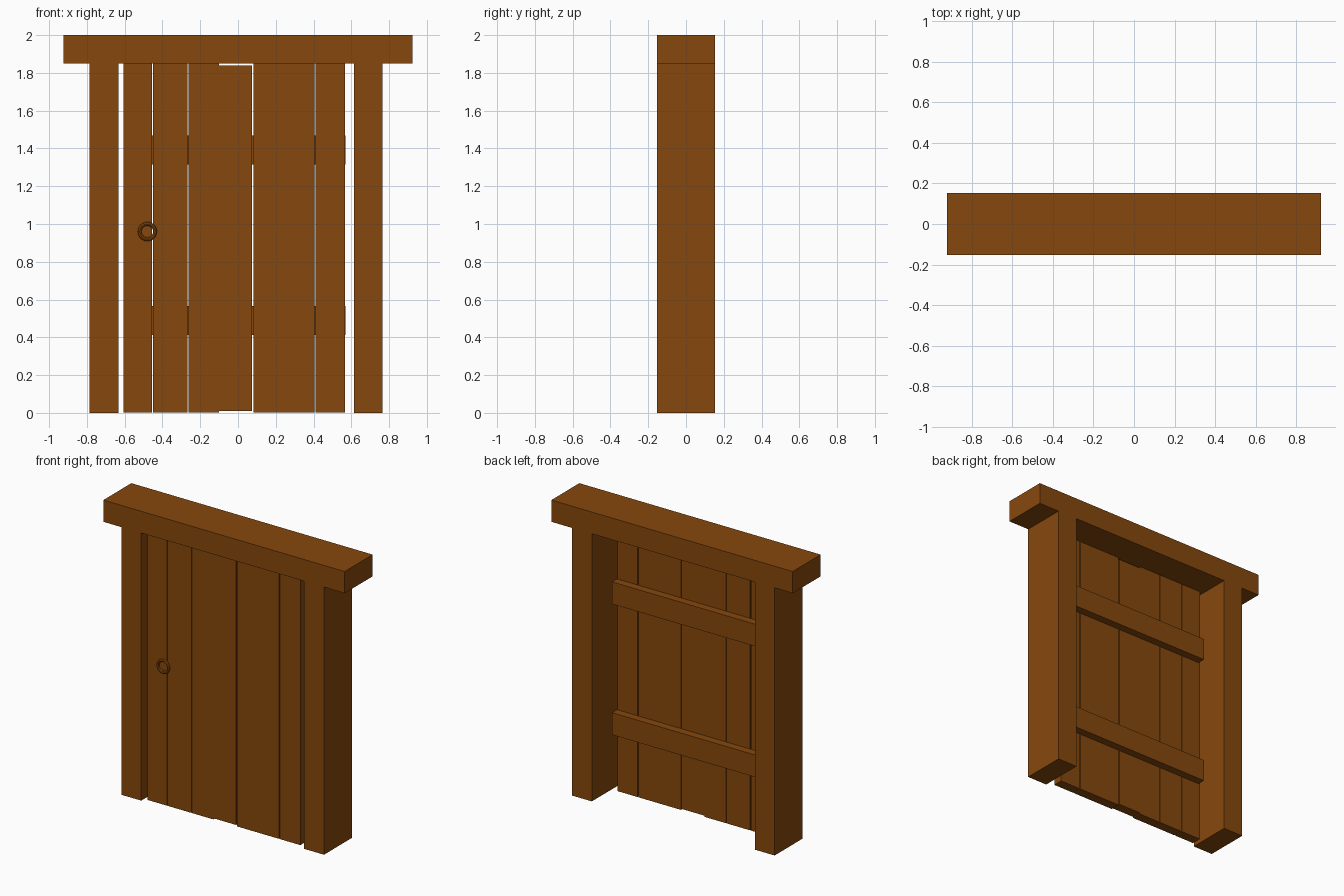
import bpy, bmesh, math

if "Cube" in bpy.data.objects:
    bpy.data.objects.remove(bpy.data.objects["Cube"])

wood = bpy.data.materials.new("brown wood")
wood.diffuse_color = (0.24, 0.065, 0.004, 1.0)
wood.use_nodes = True
wood.node_tree.nodes["Principled BSDF"].inputs["Base Color"].default_value = wood.diffuse_color


def prism(name, profile, y0, y1):
    """Extrude an x-z outline from y0 to y1."""
    bm = bmesh.new()
    face = bm.faces.new([bm.verts.new((x, y0, z)) for x, z in profile])
    ext = bmesh.ops.extrude_face_region(bm, geom=[face])
    verts = [g for g in ext["geom"] if isinstance(g, bmesh.types.BMVert)]
    bmesh.ops.translate(bm, verts=verts, vec=(0, y1 - y0, 0))
    bmesh.ops.recalc_face_normals(bm, faces=bm.faces[:])
    mesh = bpy.data.meshes.new(name)
    bm.to_mesh(mesh)
    bm.free()
    mesh.materials.append(wood)
    obj = bpy.data.objects.new(name, mesh)
    bpy.context.collection.objects.link(obj)
    return obj


def box(name, x0, x1, y0, y1, z0, z1):
    return prism(name, [(x0, z0), (x1, z0), (x1, z1), (x0, z1)], y0, y1)


# Frame: lintel and two posts
TOP = 1.85
box("lintel", -0.923, 0.923, -0.153, 0.153, TOP, 2.0)
box("left_post", -0.785, -0.633, -0.153, 0.153, 0, TOP)
box("right_post", 0.613, 0.765, -0.153, 0.153, 0, TOP)

# Door planks
FRONT, BACK = -0.127, -0.059
planks = [(-0.605, -0.455), (-0.449, -0.268), (0.081, 0.404), (0.411, 0.566)]
for i, (x0, x1) in enumerate(planks):
    box(f"plank_{i + 1}", x0, x1, FRONT, BACK, 0.003, TOP)

# Wide middle plank, notched at top and bottom on its right half
prism("middle_plank",
      [(-0.263, 0.003), (-0.1, 0.003), (-0.1, 0.011), (0.074, 0.011),
       (0.074, 1.84), (-0.1, 1.84), (-0.1, TOP), (-0.263, TOP)],
      FRONT, BACK)

# Cross battens on the back
for name, z in (("lower_batten", 0.412), ("upper_batten", 1.316)):
    box(name, -0.595, 0.569, BACK, -0.005, z, z + 0.153)

# Ring handle
bpy.ops.mesh.primitive_torus_add(
    major_radius=0.041, minor_radius=0.01, major_segments=24, minor_segments=8,
    location=(-0.48, -0.13, 0.96), rotation=(math.pi / 2, 0, 0))
ring = bpy.context.object
ring.name = "ring_handle"
ring.data.materials.append(wood)
bpy.ops.object.shade_smooth_by_angle()
